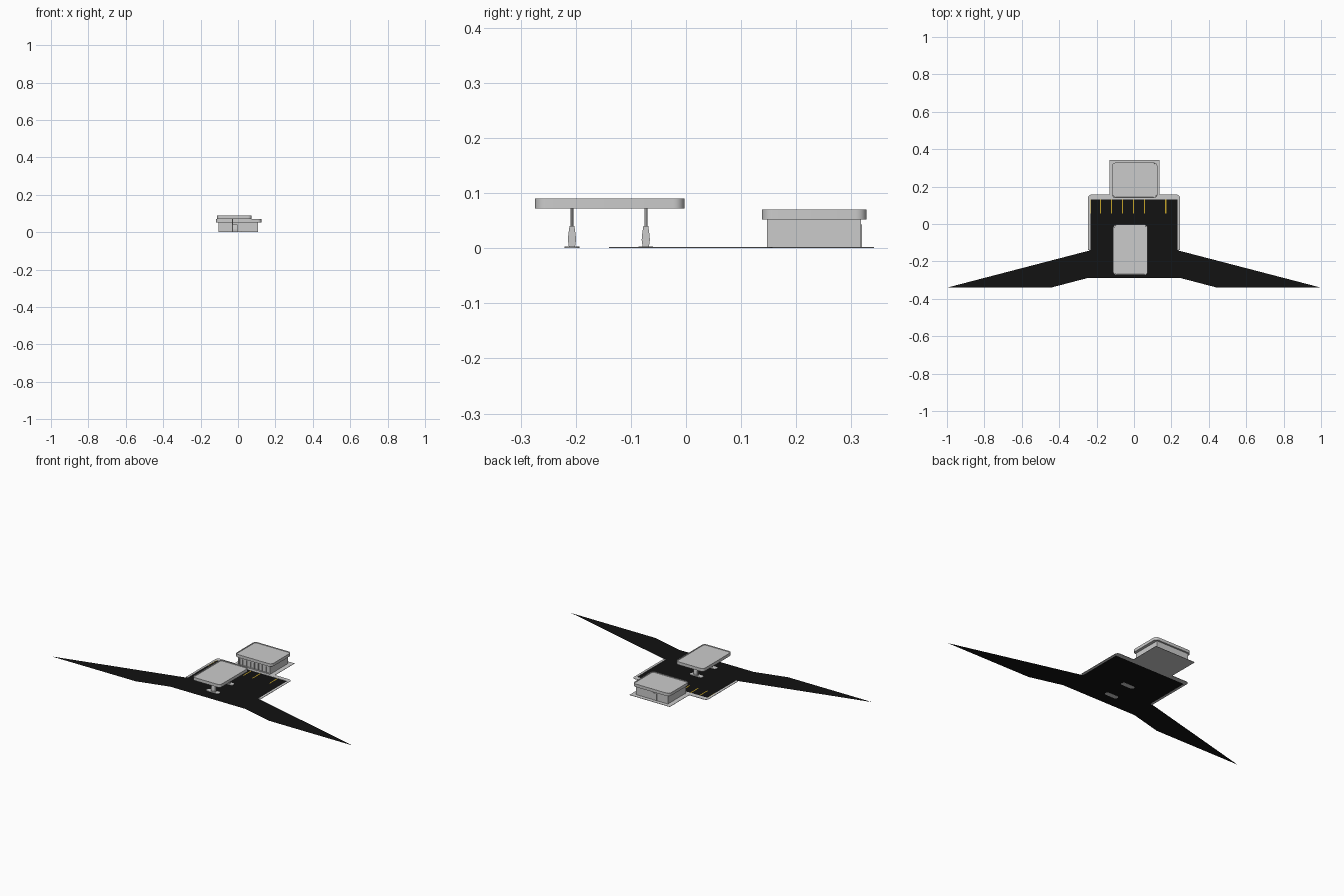
import bpy, bmesh
from math import sin, cos, pi

if "Cube" in bpy.data.objects:
    bpy.data.objects.remove(bpy.data.objects["Cube"])


def material(name, rgb):
    m = bpy.data.materials.new(name)
    m.diffuse_color = (*rgb, 1)
    m.use_nodes = True
    m.node_tree.nodes["Principled BSDF"].inputs["Base Color"].default_value = m.diffuse_color
    return m


BLACK = material("asphalt_black", (0.006, 0.006, 0.006))
YELLOW = material("line_yellow", (0.55, 0.36, 0.02))


def finish(name, bm, mat=None, smooth=False):
    bm.normal_update()
    me = bpy.data.meshes.new(name)
    bm.to_mesh(me)
    bm.free()
    ob = bpy.data.objects.new(name, me)
    bpy.context.collection.objects.link(ob)
    if mat:
        me.materials.append(mat)
    if smooth:
        bpy.context.view_layer.objects.active = ob
        ob.select_set(True)
        bpy.ops.object.shade_smooth_by_angle()
        ob.select_set(False)
    return ob


def prism(name, pts, z0, z1, mat=None, rim=0, drop=0, smooth=False):
    """Extrude a plan outline; optionally sink the top inside a rim."""
    bm = bmesh.new()
    face = bm.faces.new([bm.verts.new((x, y, z0)) for x, y in pts])
    if z1 > z0:
        ext = bmesh.ops.extrude_face_region(bm, geom=[face])["geom"]
        bmesh.ops.translate(bm, vec=(0, 0, z1 - z0),
                            verts=[v for v in ext if isinstance(v, bmesh.types.BMVert)])
        bmesh.ops.recalc_face_normals(bm, faces=bm.faces)
        if rim:
            bm.normal_update()
            top = [f for f in bm.faces if f.normal.z > 0.9]
            bmesh.ops.inset_region(bm, faces=top, thickness=rim)
            bmesh.ops.inset_region(bm, faces=top, thickness=0.0005, depth=-drop)
    return finish(name, bm, mat, smooth)


def box(name, x0, x1, y0, y1, z0, z1, mat=None):
    return prism(name, [(x0, y0), (x1, y0), (x1, y1), (x0, y1)], z0, z1, mat)


def round_rect(x0, x1, y0, y1, r, n=6):
    pts = []
    for cx, cy, a in ((x1 - r, y1 - r, 0), (x0 + r, y1 - r, 1),
                      (x0 + r, y0 + r, 2), (x1 - r, y0 + r, 3)):
        for i in range(n + 1):
            t = (a + i / n) * pi / 2
            pts.append((cx + r * cos(t), cy + r * sin(t)))
    return pts


# Forecourt and the two tapering road wings
half = [(0.238, 0.132), (0.238, -0.142), (0.995, -0.339), (0.44, -0.339), (0.245, -0.288)]
prism("asphalt", half + [(-x, y) for x, y in reversed(half)], 0.0004, 0.0004, BLACK)

# U-shaped kerb around the forecourt, rounded outer corners
R = 0.02
side = [(0.233, -0.14), (0.247, -0.14)]
side += [(0.247 - R + R * cos(i * pi / 12), 0.157 - R + R * sin(i * pi / 12)) for i in range(7)]
left = [(-x, y) for x, y in reversed(side)]
prism("kerb", side + left + [(-0.233, 0.13), (0.233, 0.13)], 0, 0.002)

# Parking lines
for i, x in enumerate((-0.233, -0.18, -0.12, -0.062, -0.003, 0.057, 0.17)):
    box(f"parking_line_{i}", x - 0.003, x + 0.003, 0.055, 0.13, 0.0008, 0.0008, YELLOW)

# Shop: slab, walls, glazed front
box("shop_slab", -0.131, 0.135, 0.145, 0.341, 0, 0.0018)
X0, X1, Y0, Y1, H = -0.103, 0.108, 0.147, 0.318, 0.053
box("shop_walls", X0, X1, Y0 + 0.006, Y1, 0, H)
box("front_header", X0, X1, Y0, Y0 + 0.007, 0.044, H)
box("front_sill", X0, X1, Y0, Y0 + 0.007, 0, 0.006)
for i in range(9):
    w = 0.008 if i in (0, 8) else 0.0035
    x = X0 + w / 2 + (X1 - X0 - w) * i / 8
    box(f"front_mullion_{i}", x - w / 2, x + w / 2, Y0, Y0 + 0.007, 0.006, 0.044)
box("back_door", -0.03, 0.0, Y1 - 0.001, Y1 + 0.0015, 0.0018, 0.043)
prism("shop_roof", round_rect(-0.118, 0.125, 0.138, 0.328, 0.02), 0.0525, 0.07,
      rim=0.005, drop=0.003, smooth=True)

# Pump canopy
prism("canopy", round_rect(-0.112, 0.073, -0.274, -0.003, 0.02), 0.072, 0.09,
      rim=0.005, drop=0.003, smooth=True)

# Pump islands: rounded plate, waisted pump, canopy post
PUMP = [(-0.0055, 0.002), (0.0055, 0.002), (0.0075, 0.015), (0.0065, 0.026),
        (0.0045, 0.04), (-0.0045, 0.04), (-0.0065, 0.026), (-0.0075, 0.015)]
for i, y in enumerate((-0.207, -0.073)):
    prism(f"pump_island_{i}", round_rect(-0.06, 0.022, y - 0.0135, y + 0.0135, 0.012), 0, 0.003)
    bm = bmesh.new()
    f = bm.faces.new([bm.verts.new((-0.026, y + a, z)) for a, z in PUMP])
    ext = bmesh.ops.extrude_face_region(bm, geom=[f])["geom"]
    bmesh.ops.translate(bm, vec=(0.024, 0, 0),
                        verts=[v for v in ext if isinstance(v, bmesh.types.BMVert)])
    bmesh.ops.recalc_face_normals(bm, faces=bm.faces)
    finish(f"pump_{i}", bm)
    prism(f"canopy_post_{i}", [(-0.029 + 0.0027 * cos(k * pi / 6), y + 0.0027 * sin(k * pi / 6))
                               for k in range(12)], 0.002, 0.073, smooth=True)
